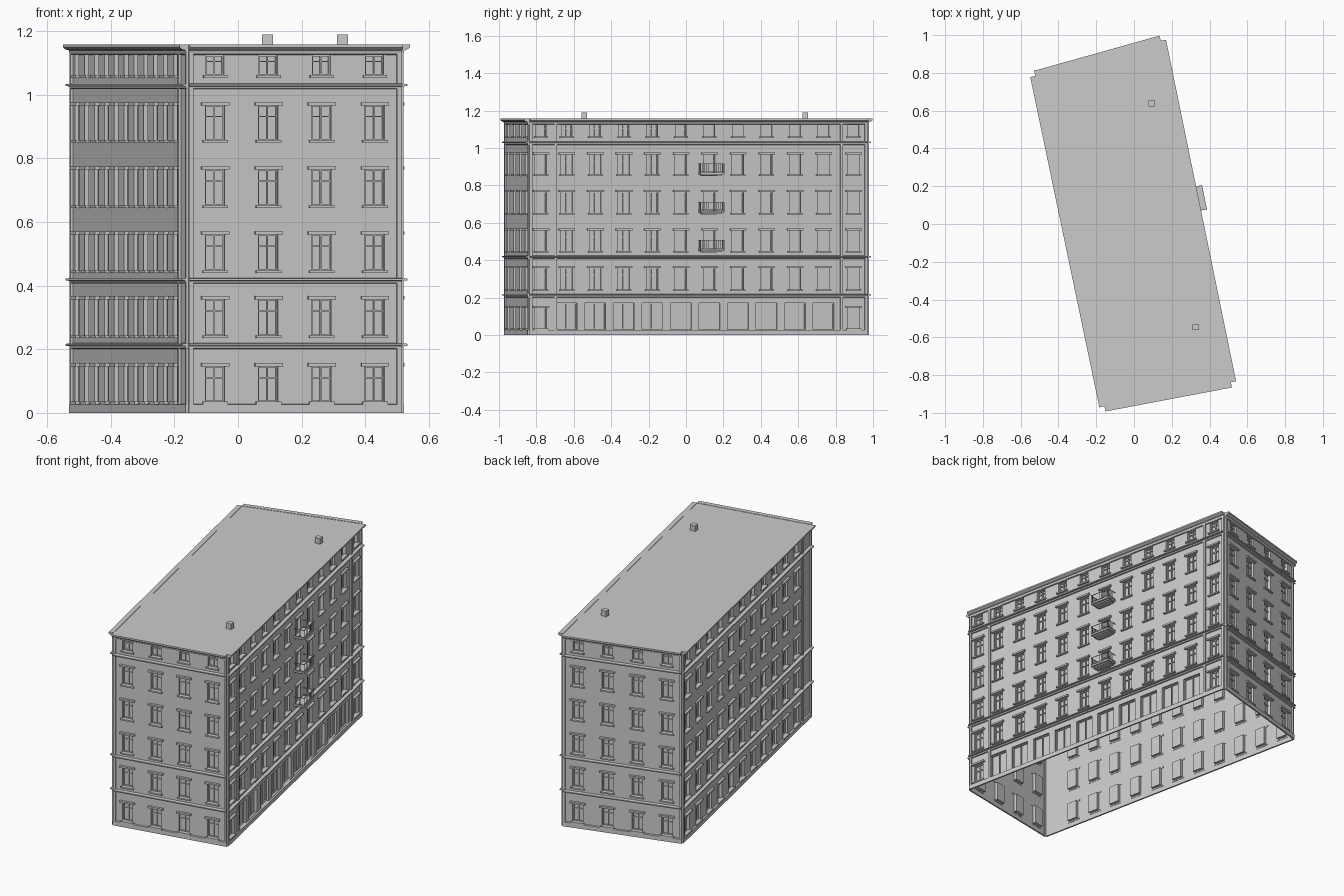
import bpy, bmesh
from mathutils import Vector, Matrix

if "Cube" in bpy.data.objects:
    bpy.data.objects.remove(bpy.data.objects["Cube"])

# footprint corners: front-left, front-right, back-right, back-left
CORNERS = [Vector(c) for c in ((-0.156, -0.965, 0), (0.513, -0.838, 0),
                               (0.142, 0.970, 0), (-0.522, 0.784, 0))]
TOP = 1.155
BANDS = [0, 0.213, 0.42, 0.625, 0.83, 1.03, TOP]
WIN_Z = [(0.035, 0.146), (0.243, 0.357), (0.448, 0.560),
         (0.652, 0.764), (0.857, 0.966), (1.061, 1.124)]
REVEAL = 0.018


def finish(bm, name, matrix=None):
    mesh = bpy.data.meshes.new(name)
    bm.to_mesh(mesh)
    bm.free()
    ob = bpy.data.objects.new(name, mesh)
    bpy.context.collection.objects.link(ob)
    if matrix is not None:
        ob.matrix_world = matrix
    return ob


def face(bm, *pts):
    bm.faces.new([bm.verts.new(p) for p in pts])


def panel(bm, u0, u1, z0, z1, y=0.0):
    if u1 - u0 > 1e-5 and z1 - z0 > 1e-5:
        face(bm, (u0, y, z0), (u1, y, z0), (u1, y, z1), (u0, y, z1))


def box(bm, u0, u1, y0, y1, z0, z1):
    m = Matrix.Translation(((u0 + u1) / 2, (y0 + y1) / 2, (z0 + z1) / 2))
    m = m @ Matrix.Diagonal((u1 - u0, y1 - y0, z1 - z0, 1))
    bmesh.ops.create_cube(bm, size=1, matrix=m)


def moulding(bm, profile, length):
    """Extrude an (outset, z) profile along the wall."""
    a = [bm.verts.new((0, -d, z)) for d, z in profile]
    b = [bm.verts.new((length, -d, z)) for d, z in profile]
    fs = [bm.faces.new(a), bm.faces.new(b[::-1])]
    n = len(a)
    for i in range(n):
        j = (i + 1) % n
        fs.append(bm.faces.new((a[j], a[i], b[i], b[j])))
    bmesh.ops.recalc_face_normals(bm, faces=fs)


def wall_frame(p, q):
    """Local x runs along the wall, local y points into the building."""
    u = (q - p).normalized()
    n = Vector((-u.y, u.x, 0))
    m = Matrix((u, n, Vector((0, 0, 1)))).transposed().to_4x4()
    m.translation = p
    return m, (q - p).length


def opening(wall, glass, frame, u0, u1, z0, z1, shop):
    r = REVEAL
    # jambs, sill and lintel of the recess
    face(wall, (u0, 0, z0), (u0, r, z0), (u0, r, z1), (u0, 0, z1))
    face(wall, (u1, 0, z1), (u1, r, z1), (u1, r, z0), (u1, 0, z0))
    face(wall, (u0, 0, z0), (u1, 0, z0), (u1, r, z0), (u0, r, z0))
    face(wall, (u0, r, z1), (u1, r, z1), (u1, 0, z1), (u0, 0, z1))
    panel(glass, u0, u1, z0, z1, r)
    # casement with mullion and transom
    t, f = 0.004, r - 0.006
    box(frame, u0, u0 + t, f, r, z0, z1)
    box(frame, u1 - t, u1, f, r, z0, z1)
    box(frame, u0, u1, f, r, z0, z0 + t)
    box(frame, u0, u1, f, r, z1 - t, z1)
    c = (u0 + u1) / 2
    if shop:
        box(frame, c - t / 2, c + t / 2, f, r, z0, z1)
    else:
        zt = z0 + (z1 - z0) * 0.68
        box(frame, c - t / 2, c + t / 2, f, r, z0, z1)
        box(frame, u0, u1, f, r, zt - t / 2, zt + t / 2)


def build_wall(name, p, q, columns, strips, shops=()):
    m, length = wall_frame(p, q)
    wall, glass, frame, trim, mould = (bmesh.new() for _ in range(5))
    for k, (z0, z1) in enumerate(WIN_Z):
        b0, b1, prev = BANDS[k], BANDS[k + 1], 0.0
        for c in columns:
            shop = k == 0 and c in shops
            w = 0.057 if shop else (0.029 if k == 5 else 0.031)
            lo, hi = (0.03, 0.17) if shop else (z0, z1)
            panel(wall, prev, c - w, b0, b1)
            panel(wall, c - w, c + w, b0, lo)
            panel(wall, c - w, c + w, hi, b1)
            opening(wall, glass, frame, c - w, c + w, lo, hi, shop)
            if not shop:
                # sill and window head
                box(trim, c - w - 0.009, c + w + 0.009, -0.012, 0.002, lo - 0.008, lo)
                e, h, d = (0.004, 0.004, 0.006) if k == 5 else (0.013, 0.010, 0.014)
                box(trim, c - w - e, c + w + e, -d, 0.002, hi, hi + h)
            prev = c + w
        panel(wall, prev, length, b0, b1)
    # plinth, string courses and roof cornice
    moulding(mould, [(0, 0), (0.009, 0), (0.009, 0.026), (0, 0.028)], length)
    for z in (0.213, 0.418, 1.029):
        moulding(mould, [(0, z - 0.012), (0.007, z - 0.010), (0.009, z - 0.003),
                         (0.020, z - 0.002), (0.020, z + 0.004), (0, z + 0.006)], length)
    moulding(mould, [(0, 1.125), (0.007, 1.127), (0.010, 1.139), (0.020, 1.142),
                     (0.028, 1.148), (0.028, 1.157), (0, 1.157)], length)
    # narrow vertical strips
    for u in [0.008, length - 0.008] + strips:
        box(mould, u - 0.007, u + 0.007, -0.008, 0.001, 0.0, 1.14)
    finish(wall, name + "_wall", m)
    finish(glass, name + "_window_panes", m)
    finish(frame, name + "_window_frames", m)
    finish(trim, name + "_sills_and_heads", m)
    finish(mould, name + "_mouldings", m)
    return m


def even(count, length):
    return [(i + 0.5) * length / count for i in range(count)]


A, B, C, D = CORNERS
mid = [0.204 + 0.1558 * i for i in range(10)]
build_wall("front", A, B, even(4, (B - A).length), [])
right = build_wall("right", B, C, [0.063] + mid + [1.770], [0.144, 1.704], mid)
build_wall("back", C, D, even(4, (D - C).length), [])
build_wall("left", D, A, even(11, 1.66), [1.665])

# flat roof
bm = bmesh.new()
face(bm, *[c + Vector((0, 0, TOP)) for c in CORNERS])
finish(bm, "roof")

# chimneys, square to the axes
for i, (x, y) in enumerate(((0.093, 0.638), (0.328, -0.545))):
    bm = bmesh.new()
    box(bm, x - 0.017, x + 0.017, y - 0.015, y + 0.015, TOP - 0.01, 1.189)
    finish(bm, "chimney_%d" % (i + 1))

# balconies on the right side
uc, hw, depth = mid[5] + 0.005, 0.065, 0.060
for k in (2, 3, 4):
    z = WIN_Z[k][0]
    bm = bmesh.new()
    box(bm, uc - hw, uc + hw, -depth, 0.001, z + 0.002, z + 0.012)
    box(bm, uc - hw + 0.01, uc + hw - 0.01, -depth + 0.012, 0.001, z - 0.005, z + 0.002)
    finish(bm, "balcony_slab_%d" % k, right)
    bm = bmesh.new()
    t, top = 0.0015, z + 0.060
    for h in (z + 0.018, top):
        box(bm, uc - hw, uc + hw, -depth, -depth + 2 * t, h - 2 * t, h)
        for s in (uc - hw, uc + hw - 2 * t):
            box(bm, s, s + 2 * t, -depth, 0, h - 2 * t, h)
    for i in range(13):
        u = uc - hw + t + i * (2 * hw - 2 * t) / 12
        box(bm, u - t / 2, u + t / 2, -depth + t / 2, -depth + 1.5 * t, z + 0.01, top)
    for s in (uc - hw + t, uc + hw - t):
        for i in range(1, 6):
            y = -depth * i / 6
            box(bm, s - t / 2, s + t / 2, y - t / 2, y + t / 2, z + 0.01, top)
    finish(bm, "balcony_railing_%d" % k, right)
